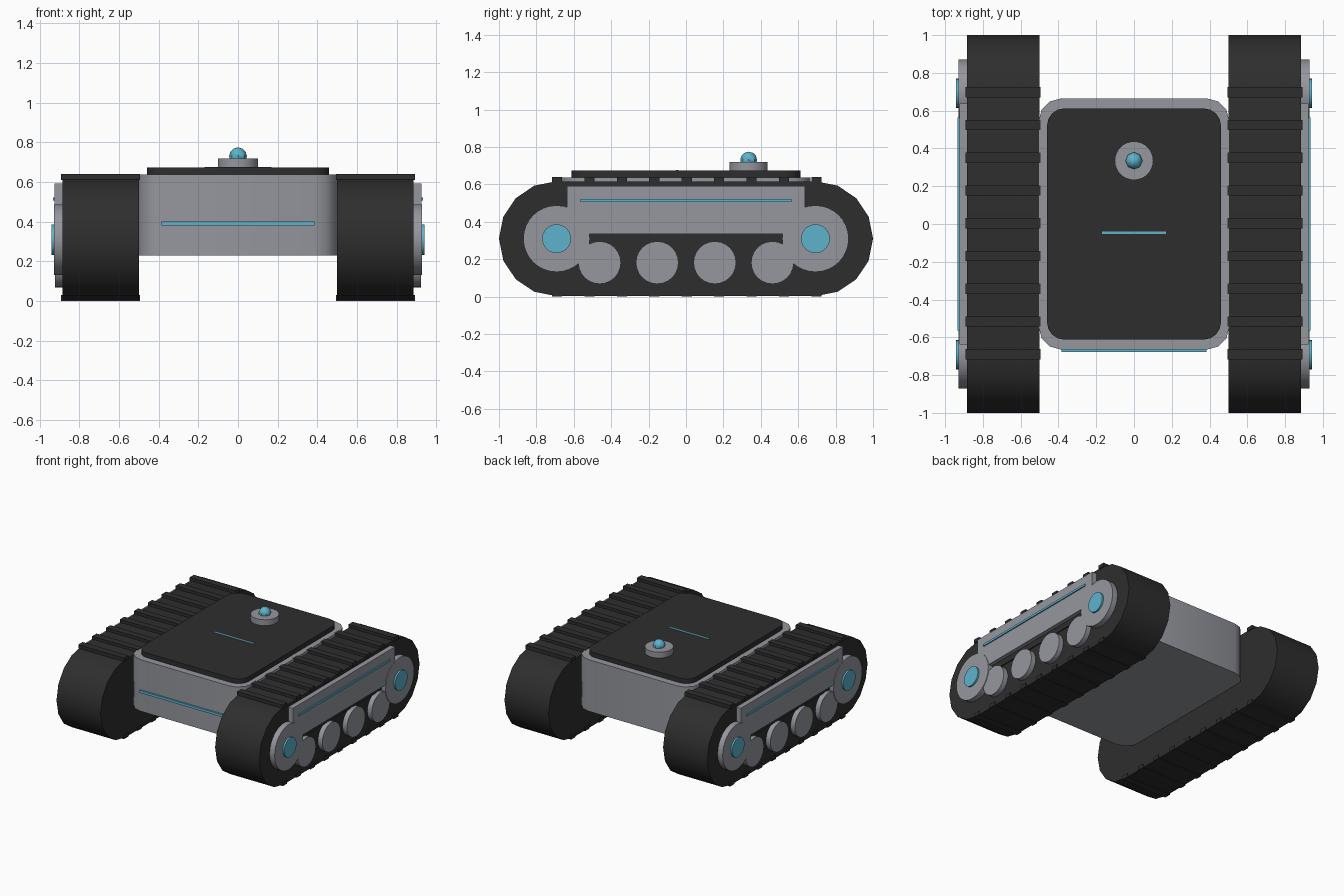
import bpy
import bmesh
from math import sin, cos, pi, radians

cube = bpy.data.objects.get("Cube")
if cube:
    bpy.data.objects.remove(cube, do_unlink=True)


def material(name, rgb):
    m = bpy.data.materials.new(name)
    m.use_nodes = True
    m.diffuse_color = (*rgb, 1)
    m.node_tree.nodes["Principled BSDF"].inputs["Base Color"].default_value = (*rgb, 1)
    return m


RUBBER = material("dark rubber", (0.027, 0.027, 0.027))
METAL = material("grey metal", (0.30, 0.31, 0.34))
CYAN = material("cyan light", (0.11, 0.45, 0.60))


def finish(name, bm, mat):
    bmesh.ops.recalc_face_normals(bm, faces=bm.faces)
    mesh = bpy.data.meshes.new(name)
    bm.to_mesh(mesh)
    bm.free()
    mesh.materials.append(mat)
    ob = bpy.data.objects.new(name, mesh)
    bpy.context.collection.objects.link(ob)
    bpy.ops.object.select_all(action='DESELECT')
    ob.select_set(True)
    bpy.context.view_layer.objects.active = ob
    bpy.ops.object.shade_smooth_by_angle(angle=radians(35))
    return ob


def rounded(hw, hh, r, segs, cx=0, cy=0):
    """Outline of a rounded rectangle; a circle or stadium if r fills it."""
    pts = []
    for q, (sx, sy) in enumerate([(1, 1), (-1, 1), (-1, -1), (1, -1)]):
        for i in range(segs + 1):
            a = (q + i / segs) * pi / 2
            pts.append((cx + sx * (hw - r) + r * cos(a),
                        cy + sy * (hh - r) + r * sin(a)))
    return pts


def prism(name, outline, axis, lo, hi, mat):
    """Extrude an outline along x (outline in y, z) or z (outline in x, y)."""
    bm = bmesh.new()
    place = (lambda a, b, t: (t, a, b)) if axis == 'x' else (lambda a, b, t: (a, b, t))
    rings = [[bm.verts.new(place(a, b, t)) for a, b in outline] for t in (lo, hi)]
    n = len(outline)
    bm.faces.new(rings[0])
    bm.faces.new(rings[1])
    for i in range(n):
        j = (i + 1) % n
        bm.faces.new((rings[0][i], rings[0][j], rings[1][j], rings[1][i]))
    bmesh.ops.remove_doubles(bm, verts=bm.verts, dist=1e-5)
    return finish(name, bm, mat)


def box(name, x, y, z, mat):
    bm = bmesh.new()
    bmesh.ops.create_cube(bm, size=1)
    for v in bm.verts:
        v.co = [lo + (c + 0.5) * (hi - lo) for c, (lo, hi) in zip(v.co, (x, y, z))]
    return finish(name, bm, mat)


# Hull, lid and front light
prism("hull", rounded(0.505, 0.665, 0.12, 3), 'z', 0.23, 0.637, METAL)
prism("lid", rounded(0.46, 0.612, 0.09, 4), 'z', 0.63, 0.674, RUBBER)
box("front_light", (-0.385, 0.385), (-0.677, -0.65), (0.38, 0.40), CYAN)
box("lid_stripe", (-0.17, 0.17), (-0.054, -0.04), (0.67, 0.677), CYAN)

# Sensor on the lid
prism("sensor_base", rounded(0.102, 0.102, 0.102, 8, 0, 0.335), 'z', 0.67, 0.72, METAL)
bm = bmesh.new()
bmesh.ops.create_uvsphere(bm, u_segments=8, v_segments=6, radius=0.045)
bmesh.ops.translate(bm, verts=bm.verts, vec=(0, 0.335, 0.73))
finish("sensor_dome", bm, CYAN)

AXLE_Z = 0.31
for side, s in (("left", 1), ("right", -1)):
    def span(a, b):
        return tuple(sorted((s * a, s * b)))

    # Track belt with cleats above and below
    prism(f"{side}_track", rounded(1.0, 0.307, 0.307, 4, 0, AXLE_Z), 'x',
          *span(0.5, 0.885), RUBBER)
    for i in range(9):
        y = (i - 4) * 0.1735 + 0.004
        for level, z in (("top", 0.61), ("bottom", 0.0)):
            box(f"{side}_{level}_cleat_{i + 1}", span(0.494, 0.893),
                (y - 0.027, y + 0.027), (z, z + 0.03), RUBBER)

    # Side panel with its light and lower rail
    box(f"{side}_panel", span(0.87, 0.925), (-0.637, 0.637), (0.335, 0.592), METAL)
    box(f"{side}_panel_light", span(0.92, 0.934), (-0.565, 0.565), (0.506, 0.522), CYAN)
    box(f"{side}_rail", span(0.87, 0.893), (-0.515, 0.515), (0.29, 0.335), RUBBER)

    # End hubs with caps
    for end, y in (("front", -0.692), ("back", 0.692)):
        prism(f"{side}_{end}_hub", rounded(0.178, 0.178, 0.178, 8, y, AXLE_Z), 'x',
              *span(0.87, 0.929), METAL)
        prism(f"{side}_{end}_hub_cap", rounded(0.077, 0.077, 0.077, 6, y, AXLE_Z), 'x',
              *span(0.92, 0.942), CYAN)

    # Road wheels
    for i in range(4):
        y = (i - 1.5) * 0.308
        prism(f"{side}_road_wheel_{i + 1}", rounded(0.114, 0.114, 0.114, 6, y, 0.182), 'x',
              *span(0.87, 0.924), METAL)
